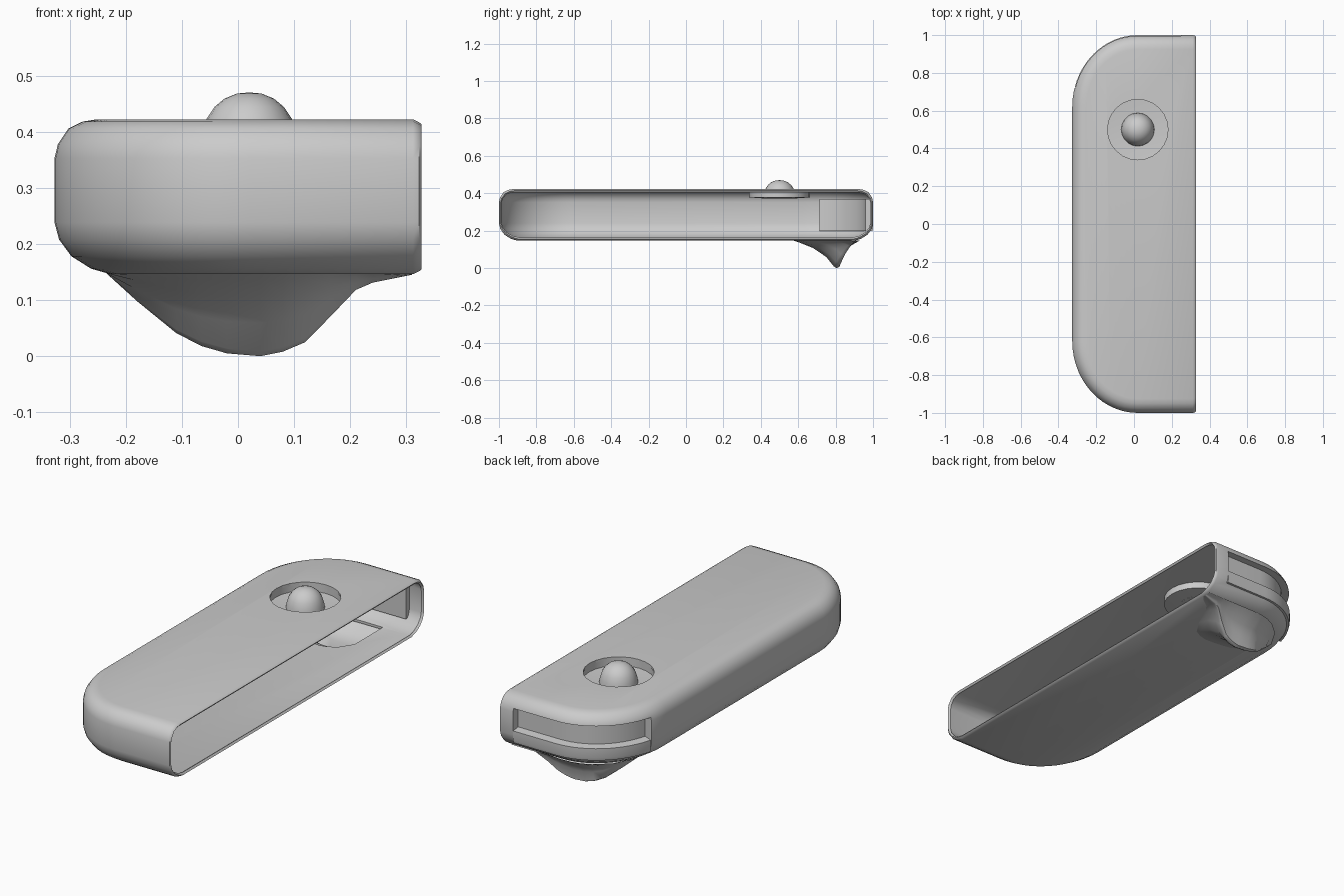
import bpy, bmesh, math

if "Cube" in bpy.data.objects:
    bpy.data.objects.remove(bpy.data.objects["Cube"])


def finish(name, verts, faces, angle=40):
    me = bpy.data.meshes.new(name)
    me.from_pydata(verts, [], faces)
    bm = bmesh.new()
    bm.from_mesh(me)
    bmesh.ops.remove_doubles(bm, verts=bm.verts, dist=1e-5)
    bmesh.ops.recalc_face_normals(bm, faces=bm.faces)
    bm.to_mesh(me)
    bm.free()
    ob = bpy.data.objects.new(name, me)
    bpy.context.collection.objects.link(ob)
    smooth(ob, angle)
    return ob


def activate(ob):
    bpy.ops.object.select_all(action='DESELECT')
    ob.select_set(True)
    bpy.context.view_layer.objects.active = ob


def smooth(ob, angle=40):
    activate(ob)
    bpy.ops.object.shade_smooth_by_angle(angle=math.radians(angle))


def solidify(ob, t):
    m = ob.modifiers.new("thickness", 'SOLIDIFY')
    m.thickness, m.offset = t, -1
    activate(ob)
    bpy.ops.object.modifier_apply(modifier=m.name)


def cut(ob, cutter):
    cutter.hide_render = True
    m = ob.modifiers.new("cut", 'BOOLEAN')
    m.operation, m.object, m.solver = 'DIFFERENCE', cutter, 'EXACT'
    activate(ob)
    bpy.ops.object.modifier_apply(modifier=m.name)
    bpy.data.objects.remove(cutter)


def grid_faces(rows, cols, close=False):
    return [(i * cols + j, i * cols + (j + 1) % cols,
             (i + 1) * cols + (j + 1) % cols, (i + 1) * cols + j)
            for i in range(rows - 1) for j in range(cols if close else cols - 1)]


def corner(a, d):
    """Point on the rounded back-left corner, inset by d."""
    return 0.02 - (0.347 - d) * math.sin(a), 0.62 + (0.38 - d) * math.cos(a)


def back_y(x, d):
    """Back edge y of the outline at x, inset by d."""
    s = min(1, max(0, (0.02 - x) / (0.347 - d)))
    return 0.62 + (0.38 - d) * math.sqrt(1 - s * s)


def lathe(name, prof, cx, cy, n=24):
    verts = [(cx + r * math.cos(k * math.tau / n), cy + r * math.sin(k * math.tau / n), z)
             for r, z in prof for k in range(n)]
    return finish(name, verts, grid_faces(len(prof), n, True))


# D-shaped shell, open on the right
N = 14
profile = [(.10, .148), (.065, .158), (.03, .18), (.008, .21), (0, .24),
           (0, .355), (.006, .38), (.025, .408), (.05, .42), (.075, .424)]
verts = []
for d, z in profile:
    zc = 0.286 + (z - 0.286) * 0.94
    half = [(0.327, 0.992 - d, zc), (0.323, 0.998 - d, (z + zc * 2) / 3), (0.312, 1 - d, z)]
    half += [(*corner(k * math.pi / 2 / N, d), z) for k in range(N + 1)]
    verts += half + [(x, -y, zz) for x, y, zz in reversed(half)]
cols = len(verts) // len(profile)
faces = grid_faces(len(profile), cols)
for row in (0, len(profile) - 1):
    b = row * cols
    for i in range(cols // 2 - 1):
        faces.append((b + i, b + i + 1, b + cols - 2 - i, b + cols - 1 - i))
shell = finish("shell", verts, faces)
bm = bmesh.new()
bm.from_mesh(shell.data)
bm.faces.ensure_lookup_table()
top = max(bm.faces, key=lambda f: f.calc_center_median().z)
if top.normal.z < 0:
    bmesh.ops.reverse_faces(bm, faces=bm.faces)
bm.to_mesh(shell.data)
bm.free()
solidify(shell, 0.012)

# Round stick opening
bpy.ops.mesh.primitive_cylinder_add(vertices=24, radius=0.16, depth=0.1, location=(0.02, 0.5, 0.42))
cut(shell, bpy.context.object)
# Shoulder slot
bpy.ops.mesh.primitive_cube_add(size=1, location=(-0.08, 0.92, 0.285))
slot = bpy.context.object
slot.scale = (0.66, 0.4, 0.17)
cut(shell, slot)

# Trigger: a hollow scoop hanging under the shell
hang = [(-.235, 0), (-.18, .05), (-.11, .107), (-.065, .13), (-.02, .143), (.04, .148),
        (.08, .14), (.12, .123), (.165, .077), (.21, .03), (.24, .017), (.31, .003)]
side = [(.36, 0), (.32, .09), (.25, .28), (.18, .6), (.14, .94), (.125, 1), (.11, .96),
        (.1, .6), (.075, .3), (0, 0)]
tv, rim = [], []
for x, h in hang:
    w = max(0.25, math.sqrt(h / .148))
    yb = back_y(x, .07)
    line = [(x, yb - o * w, 0.15 - h * f) for o, f in side]
    tv += line
    rim.append((x, line[0][1] + .01, yb - .03))
trigger = finish("trigger", tv, grid_faces(len(hang), len(side)), 50)
# Floor opening above the scoop
loop = [(x, a) for x, a, b in rim[1:-3]] + [(x, b) for x, a, b in reversed(rim[1:-3])]
n = len(loop)
cutter = finish("floor_cutter", [(x, y, .13) for x, y in loop] + [(x, y, .175) for x, y in loop],
                [tuple(range(n)), tuple(range(n, 2 * n))]
                + [(i, (i + 1) % n, n + (i + 1) % n, n + i) for i in range(n)])
cut(shell, cutter)
smooth(shell)


# Bands that follow the back-left corner
def band(name, prof, closed):
    path = [0.25, 0.14] + [k * math.radians(74) / N for k in range(N + 1)]
    bv = []
    for i, p in enumerate(path):
        for d, z in prof:
            x, y = (p, 1 - d) if i < 2 else corner(p, d)
            bv.append((x, y, z))
    m = len(prof)
    bf = grid_faces(len(path), m, closed)
    bf += [tuple(range(m)), tuple(range(len(bv) - m, len(bv)))]
    return finish(name, bv, bf)


band("shoulder_pocket", [(.005, .37), (.04, .37), (.04, .2), (.005, .2)], False)
band("shoulder_lip", [(.0, .26), (.04, .265), (.04, .205), (.004, .2), (0, .215)], True)

# Stick well and stick
lathe("stick_well", [(.162, .418), (.162, .38), (.08, .374), (0, .374)], 0.02, 0.5)
lathe("stick", [(.088, .374), (.085, .395), (.076, .425), (.062, .446), (.044, .461),
                (.022, .47), (0, .472)], 0.02, 0.5, 20)
for name in ("stick_well", "stick"):
    smooth(bpy.data.objects[name])

# Rest the lowest point on the ground
low = min(v.co.z for v in trigger.data.vertices)
for ob in bpy.data.objects:
    ob.location.z -= low
